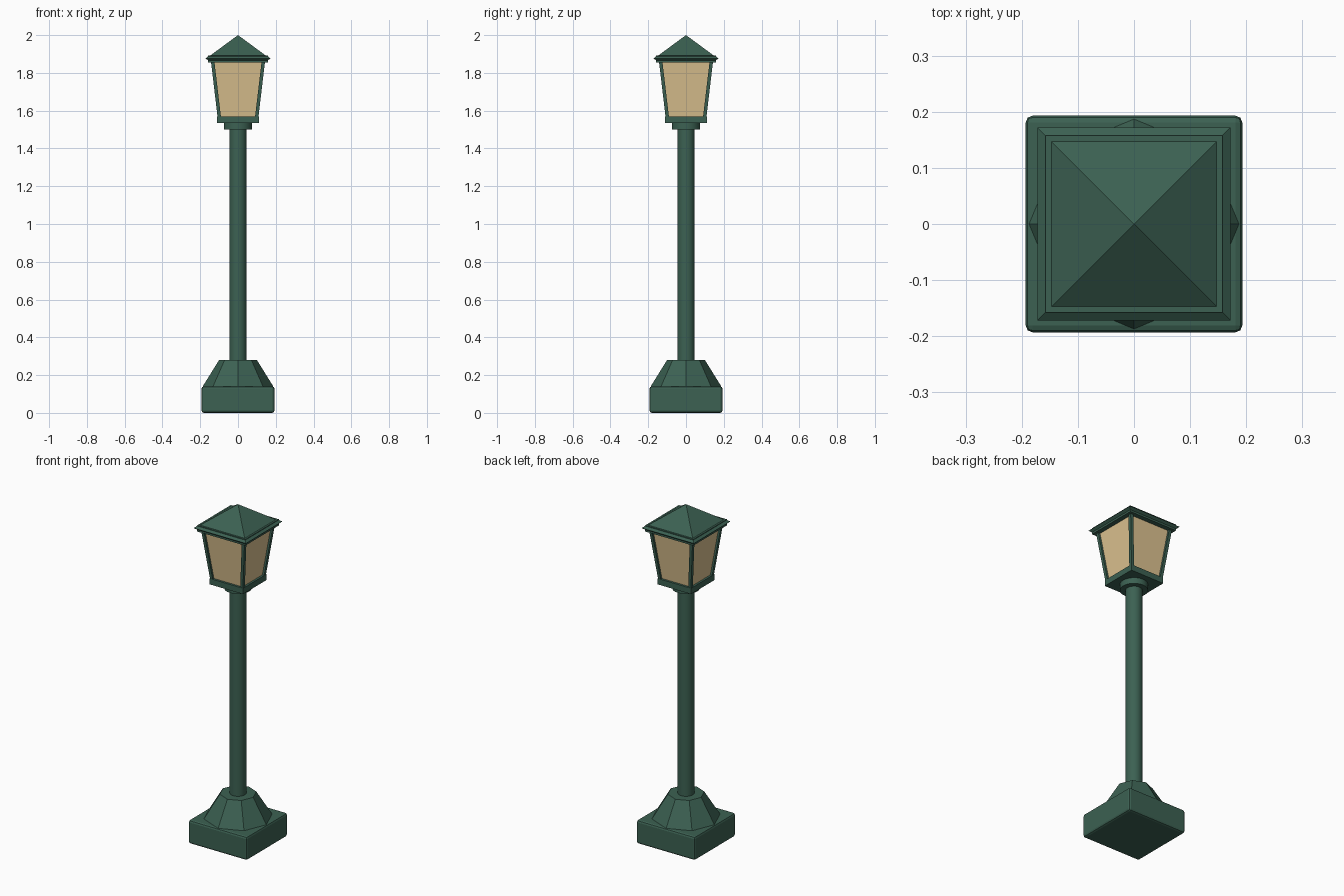
import bpy, bmesh
from math import pi, cos, sin, sqrt, radians
from mathutils import Vector

if "Cube" in bpy.data.objects:
    bpy.data.objects.remove(bpy.data.objects["Cube"])


def material(name, color):
    m = bpy.data.materials.new(name)
    m.diffuse_color = color
    m.use_nodes = True
    m.node_tree.nodes["Principled BSDF"].inputs["Base Color"].default_value = m.diffuse_color
    return m


GREEN = material("dark_green_paint", (0.045, 0.12, 0.085, 1))
GLASS = material("warm_glass", (0.72, 0.54, 0.28, 1))


def finish(bm, name, mat, smooth=False):
    bmesh.ops.recalc_face_normals(bm, faces=bm.faces)
    me = bpy.data.meshes.new(name)
    bm.to_mesh(me)
    bm.free()
    me.materials.append(mat)
    ob = bpy.data.objects.new(name, me)
    bpy.context.collection.objects.link(ob)
    if smooth:
        bpy.ops.object.select_all(action='DESELECT')
        ob.select_set(True)
        bpy.context.view_layer.objects.active = ob
        bpy.ops.object.shade_smooth_by_angle(angle=radians(35))
    return ob


def turned(name, profile, sides, mat, smooth=False):
    """Stack rings of (radius, z); with 4 sides the radius is the half width."""
    bm = bmesh.new()
    k, start = (sqrt(2), pi / 4) if sides == 4 else (1, 0)
    rings = []
    for r, z in profile:
        n = 1 if r == 0 else sides
        rings.append([bm.verts.new((k * r * cos(start + 2 * pi * i / sides),
                                    k * r * sin(start + 2 * pi * i / sides), z))
                      for i in range(n)])
    for a, b in zip(rings, rings[1:]):
        for i in range(sides):
            j = (i + 1) % sides
            if len(b) == 1:
                bm.faces.new((a[i], a[j], b[0]))
            else:
                bm.faces.new((a[i], a[j], b[j], b[i]))
    for ring in (rings[0], rings[-1]):
        if len(ring) > 1:
            bm.faces.new(ring)
    return finish(bm, name, mat, smooth)


# Square plinth with small chamfers
plinth = turned("plinth", [(0.193, 0), (0.193, 0.14)], 4, GREEN)
bev = plinth.modifiers.new("chamfer", 'BEVEL')
bev.width, bev.segments = 0.012, 2

# Octagonal foot, round pole and collar
turned("octagonal_foot", [(0.187, 0.14), (0.10, 0.28)], 8, GREEN)
turned("pole", [(0.045, 0.27), (0.045, 1.52)], 24, GREEN, True)
turned("collar", [(0.075, 1.50), (0.075, 1.54)], 24, GREEN, True)

# Lantern floor and tapered glass
turned("lantern_floor", [(0.11, 1.535), (0.11, 1.57)], 4, GREEN)
turned("lantern_glass", [(0.097, 1.57), (0.131, 1.86)], 4, GLASS)

# Leaning corner posts
for name, sx, sy in (("front_left_post", -1, -1), ("front_right_post", 1, -1),
                     ("back_left_post", -1, 1), ("back_right_post", 1, 1)):
    bm = bmesh.new()
    bmesh.ops.create_cube(bm, size=1)
    for v in bm.verts:
        c, z = (0.134, 1.86) if v.co.z > 0 else (0.099, 1.565)
        v.co = Vector((sx * c + v.co.x * 0.018, sy * c + v.co.y * 0.018, z))
    finish(bm, name, GREEN)

# Roof: eave band with a pointed lip, then a pyramid
turned("roof", [(0.158, 1.855), (0.158, 1.866), (0.172, 1.877), (0.158, 1.888),
                (0.158, 1.892), (0.147, 1.892), (0, 2.0)], 4, GREEN)
